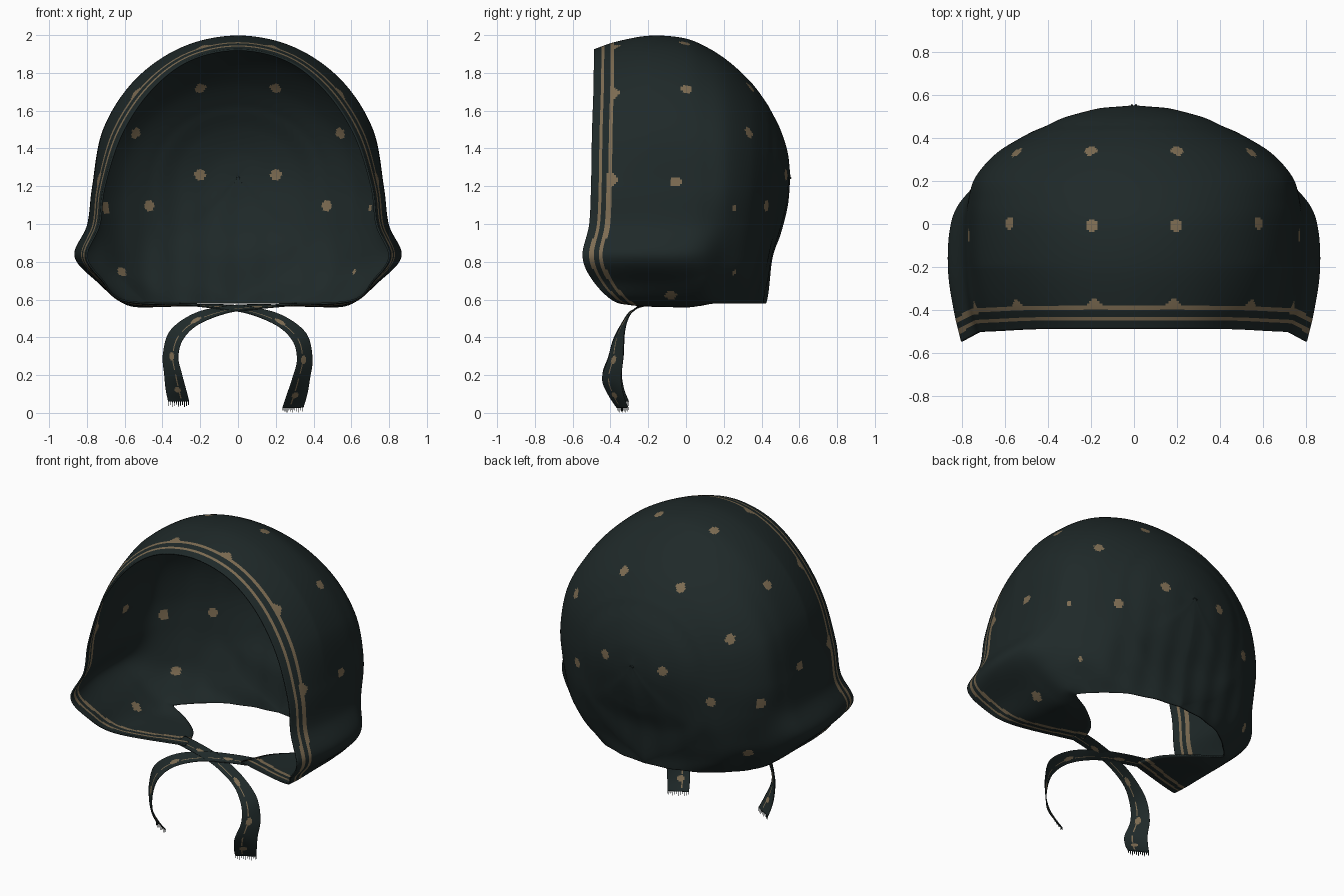
import bpy, bmesh, math
from mathutils import Vector

if "Cube" in bpy.data.objects:
    bpy.data.objects.remove(bpy.data.objects["Cube"])


def material(name, rgb):
    m = bpy.data.materials.new(name)
    m.diffuse_color = (*rgb, 1)
    m.use_nodes = True
    m.node_tree.nodes["Principled BSDF"].inputs["Base Color"].default_value = m.diffuse_color
    return m


CLOTH = material("dark green cloth", (0.0135, 0.0220, 0.0220))
TRIM = material("tan trim", (0.205, 0.15, 0.085))


def spline(pts, t, before=None):
    """Smooth curve through pts (tuples), t in 0..len-1."""
    n = len(pts)
    i = min(int(t), n - 2)
    f = t - i
    ext = lambda a, b: tuple(2 * p - q for p, q in zip(a, b))
    p1, p2 = pts[i], pts[i + 1]
    p0 = pts[i - 1] if i else (before or ext(p1, p2))
    p3 = pts[i + 2] if i + 2 < n else ext(p2, p1)
    return tuple(0.5 * (2 * b + (c - a) * f + (2 * a - 5 * b + 4 * c - d) * f * f
                        + (3 * b - a - 3 * c + d) * f ** 3)
                 for a, b, c, d in zip(p0, p1, p2, p3))


def make_object(name, bm, thickness):
    me = bpy.data.meshes.new(name)
    bm.to_mesh(me)
    bm.free()
    me.materials.append(CLOTH)
    me.materials.append(TRIM)
    ob = bpy.data.objects.new(name, me)
    bpy.context.collection.objects.link(ob)
    sol = ob.modifiers.new("thickness", 'SOLIDIFY')
    sol.thickness = thickness
    sol.offset = -1
    bpy.ops.object.select_all(action='DESELECT')
    ob.select_set(True)
    bpy.context.view_layer.objects.active = ob
    bpy.ops.object.shade_smooth_by_angle(angle=math.radians(50))
    return ob


# Hood half-sections: y, top z, widest x, widest z, flare x, z, low x, z, end x, z
STATIONS = [
    (-.50, 1.925, .710, 1.20, .805, .83, .60, .590, .20, .568),
    (-.38, 1.965, .748, 1.20, .835, .83, .59, .578, .22, .563),
    (-.20, 1.997, .768, 1.20, .864, .83, .58, .572, .28, .562),
    (-.02, 1.985, .772, 1.20, .858, .83, .59, .572, .42, .565),
    (.10, 1.940, .765, 1.20, .815, .84, .63, .610, .56, .578),
    (.22, 1.865, .735, 1.20, .695, .85, .58, .660, .50, .578),
    (.34, 1.755, .625, 1.20, .575, .87, .44, .660, .34, .578),
    (.42, 1.650, .490, 1.21, .430, .90, .16, .670, .00, .578),
    (.455, 1.59, .415, 1.21, .340, .95, .15, .845, .00, .82),
    (.50, 1.500, .310, 1.23, .230, 1.05, .10, .970, .00, .950),
    (.538, 1.380, .160, 1.24, .110, 1.15, .05, 1.115, .00, 1.10),
    (.552, 1.255, .000, 1.255, .00, 1.255, .00, 1.255, .00, 1.255)]
# Front edge depth from crown down to the tie corner
EDGE = [(-.488,), (-.488,), (-.49,), (-.498,), (-.503,), (-.513,), (-.548,),
        (-.495,), (-.38,), (-.25,)]
HEM_Y = .42


def section(t):
    y, top, w, zw, fx, fz, lx, lz, ex, ez = spline(STATIONS, t)
    if y >= HEM_Y - 1e-6:
        ex = 0
    else:
        ez = max(ez, .562) if y < .1 else .578
        if y > .1:
            ex = .578 * math.sqrt(1 - (y / HEM_Y) ** 2)
    pinch = .08 * max(0, min(1, (-.2 - y) / .3))
    pts = [(w * math.sin(a) * (1 - pinch * math.sin(2 * a)), zw + (top - zw) * math.cos(a))
           for a in (k * math.pi / 8 for k in range(5))]
    waist = (w + (fx - w) * .29, zw + (fz - zw) * .55)
    cheek = ((fx + lx) / 2 + .02 * min(1, w * 3), (fz + lz) / 2 - .008)
    return y, pts + [waist, (fx, fz), cheek, (lx, lz), (ex, ez)]


# Dots on the hood: x, y, z; the last two sit in a fold on the right side
DOTS = [(.20, 0, 1.96), (.20, .36, 1.74), (.58, 0, 1.71), (.54, .33, 1.48),
        (.76, -.05, 1.22), (.20, .54, 1.26), (.47, .42, 1.09), (.66, -.08, .64),
        (.71, .26, 1.09), (.60, .24, .76)]
# Scallops behind the inner trim stripe
SCALLOPS = [(.18, -.38, 1.94), (.54, -.38, 1.69), (.74, -.39, 1.23)]

NV = 14
U = [k / 23 for k in range(4 * 23)] + [4 + k / 12 for k in range(5 * 12 + 1)]


def build_half(bm, side):
    rows, offs = [], []
    last = len(U) - 1
    for i in range((len(STATIONS) - 1) * NV + 1):
        ys, pts = section(i / NV)
        row, off = [], []
        for j, u in enumerate(U):
            x, z = spline(pts, u, (-pts[1][0], pts[1][1]))
            yf = spline(EDGE, u)[0]
            y = ys if ys > .22 else yf + (ys + .5) * (.22 - yf) / .72
            # soft gathers low on the back
            if y > .15:
                g = min(1, (y - .15) * 5) * max(0, min(1, (1.35 - z) * 2))
                y += .003 * g * math.cos(x * 38)
            x = 0 if j == 0 or (j == last and ys >= HEM_Y - 1e-6) else max(0, x)
            row.append(bm.verts.new((side * x, y, z)))
            off.append(y - yf)
        rows.append(row)
        offs.append(off)

    points = [v.co for r in rows for v in r]

    def snap(d):
        d = Vector((side * d[0], d[1], d[2]))
        return min(points, key=lambda c: (c - d).length_squared).copy()
    dots = [(snap(d), .014 if side > 0 and k > 7 else .030) for k, d in enumerate(DOTS)]
    scallops = [snap(d) for d in SCALLOPS]
    for i in range(len(rows) - 1):
        for j in range(last):
            quad = (rows[i][j], rows[i][j + 1], rows[i + 1][j + 1], rows[i + 1][j])
            f = bm.faces.new(quad if side > 0 else quad[::-1])
            c = f.calc_center_median()
            o = (offs[i][j] + offs[i + 1][j + 1]) / 2
            trim = .038 < o < .056 or .086 < o < .109
            trim = trim or any((c - s).length < r for s, r in dots)
            trim = trim or (o > .085 and any((c - s).length < .033 for s in scallops))
            f.material_index = int(trim)


def build_hood():
    bm = bmesh.new()
    build_half(bm, 1)
    build_half(bm, -1)
    bmesh.ops.remove_doubles(bm, verts=bm.verts, dist=.0003)
    make_object("hood", bm, .009)


# Tie ribbon: centre x, y, z and half-width vector x, y, z
TIE = [(.27, -.20, .566, 0, .05, .002),
       (.10, -.235, .560, .0, .038, .012),
       (-.06, -.275, .545, -.005, .030, .018),
       (-.22, -.32, .495, -.012, .024, .028),
       (-.325, -.355, .410, -.034, .030, .022),
       (-.358, -.372, .300, -.040, .040, .006),
       (-.345, -.392, .200, -.046, .050, .0),
       (-.330, -.370, .120, -.053, .040, .0),
       (-.315, -.335, .055, -.055, .030, .0)]


def build_tie(name, side, drop, shift):
    bm = bmesh.new()
    n, m = 96, 16
    rows = []
    for i in range(n + 1):
        x, y, z, a, b, c = spline(TIE, i / n * (len(TIE) - 1))
        x += shift * max(0, i / n - .5) * 2
        z -= drop * (i / n) - .004
        rows.append([bm.verts.new((side * (x + a * k), y + b * k, z + c * k))
                     for k in (2 * j / m - 1 for j in range(m + 1))])
    for i in range(n):
        for j in range(m):
            f = bm.faces.new((rows[i][j], rows[i][j + 1],
                              rows[i + 1][j + 1], rows[i + 1][j]))
            # stitched line and spaced dots
            d = ((i % 24 - 12) / 3.0) ** 2 + ((j - 6) / 2.4) ** 2
            f.material_index = 1 if d < 1 or j == 5 and i % 12 < 9 else 0
    make_object(name, bm, .004)

    # frayed threads at the ribbon end
    bm = bmesh.new()
    x, y, z, a, b, c = TIE[-1]
    for k in range(11):
        s = -0.95 + 1.9 * k / 10
        low = .024 + .006 * (k * 7 % 3 - 1)
        quad = [(s - .035, 0), (s + .035, 0), (s + .02, low), (s - .02, low)]
        bm.faces.new([bm.verts.new((side * (x + shift + a * q), y + b * q,
                                    z - drop + .006 - h)) for q, h in quad])
    make_object(name + "_fringe", bm, .002)


build_hood()
build_tie("left_tie", 1, 0, 0)
build_tie("right_tie", -1, .030, .025)
